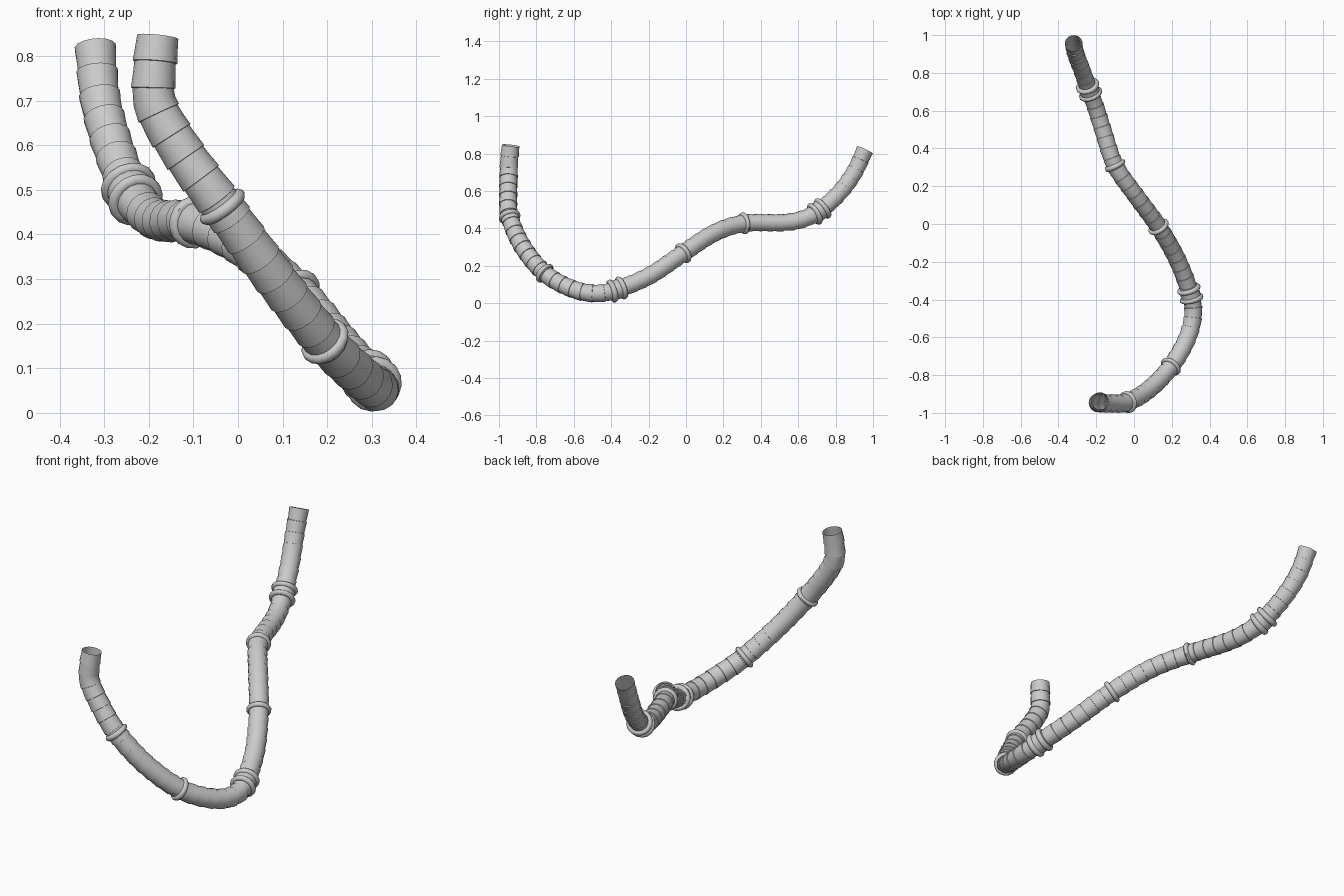
import bpy, bmesh, math
from mathutils import Vector

if "Cube" in bpy.data.objects:
    bpy.data.objects.remove(bpy.data.objects["Cube"])

SIDES = 16
grey = bpy.data.materials.new("light_grey")
grey.diffuse_color = (0.6, 0.6, 0.6, 1)
grey.use_nodes = True
grey.node_tree.nodes["Principled BSDF"].inputs["Base Color"].default_value = grey.diffuse_color

# Centre line of the hose, from the front end to the back end
PATH = [Vector(p) for p in [
    (-0.18, -0.937, 0.843), (-0.187, -0.945, 0.77), (-0.185, -0.948, 0.69),
    (-0.125, -0.95, 0.585), (-0.035, -0.943, 0.462), (0.08, -0.875, 0.305),
    (0.195, -0.755, 0.16), (0.28, -0.61, 0.077), (0.313, -0.48, 0.052),
    (0.298, -0.37, 0.073), (0.23, -0.19, 0.15), (0.13, -0.015, 0.268),
    (0.01, 0.15, 0.375), (-0.1, 0.31, 0.427), (-0.165, 0.5, 0.43),
    (-0.2, 0.61, 0.445), (-0.238, 0.71, 0.492), (-0.278, 0.82, 0.59),
    (-0.308, 0.9, 0.70), (-0.32, 0.957, 0.82)]]


def spline(points, steps=12):
    """Smooth dense line through the points, plus the dense index of each one."""
    ext = [2 * points[0] - points[1]] + points + [2 * points[-1] - points[-2]]
    dense = []
    for a, b, c, d in zip(ext, ext[1:], ext[2:], ext[3:]):
        for k in range(steps):
            t = k / steps
            dense.append(0.5 * (2 * b + (c - a) * t + (2 * a - 5 * b + 4 * c - d) * t ** 2
                                + (3 * b - a - 3 * c + d) * t ** 3))
    return dense + [points[-1]]


LINE = spline(PATH)
LENGTHS = [0.0]
for p, q in zip(LINE, LINE[1:]):
    LENGTHS.append(LENGTHS[-1] + (q - p).length)
TOTAL = LENGTHS[-1]


def at(s):
    """Point on the centre line at distance s."""
    for i in range(len(LINE) - 1):
        if s <= LENGTHS[i + 1] or i == len(LINE) - 2:
            t = (s - LENGTHS[i]) / (LENGTHS[i + 1] - LENGTHS[i])
            return LINE[i].lerp(LINE[i + 1], t)


def tangent(s):
    return (at(min(s + 0.01, TOTAL)) - at(max(s - 0.01, 0))).normalized()


def sweep(name, stations, closed=False):
    """Skin circles given as (distance, radius) along the centre line."""
    bm = bmesh.new()
    rings, side = [], Vector((0, 1, 0))
    for s, r in stations:
        t = tangent(s)
        side = (side - t * side.dot(t)).normalized()
        up = t.cross(side)
        c = at(s)
        rings.append([bm.verts.new(c + r * (math.cos(a) * side + math.sin(a) * up))
                      for a in (math.tau * k / SIDES for k in range(SIDES))])
    pairs = list(zip(rings, rings[1:]))
    if closed:
        pairs.append((rings[-1], rings[0]))
    for lo, hi in pairs:
        for k in range(SIDES):
            j = (k + 1) % SIDES
            bm.faces.new((lo[k], lo[j], hi[j], hi[k]))
    bmesh.ops.recalc_face_normals(bm, faces=bm.faces)
    me = bpy.data.meshes.new(name)
    bm.to_mesh(me)
    bm.free()
    me.materials.append(grey)
    ob = bpy.data.objects.new(name, me)
    bpy.context.collection.objects.link(ob)
    bpy.ops.object.select_all(action='DESELECT')
    ob.select_set(True)
    bpy.context.view_layer.objects.active = ob
    bpy.ops.object.shade_smooth_by_angle(angle=math.radians(40))
    return ob


def bead(name, s, radius=0.047, minor=0.0125):
    """Rounded ring wrapped around the hose."""
    sweep(name, [(s + minor * math.cos(a), radius + minor * math.sin(a))
                 for a in (math.tau * k / 10 for k in range(10))], closed=True)


# Hose: short overlapping sleeves, each flaring slightly over the next, open ends
count = 52
hose = []
for i in range(count):
    s0, s1 = TOTAL * i / count, TOTAL * (i + 1) / count
    base = 0.048 - 0.003 * i / count
    hose += [(s0, base - 0.0015), ((s0 + s1) / 2, base), (s1 - 0.001, base + 0.002)]
hose[-1] = (TOTAL, hose[-1][1])
sweep("hose", hose)

# Single clamp rings
for n, index in enumerate((4, 6, 11, 13)):
    bead(f"clamp_ring_{n + 1}", LENGTHS[index * 12])

# Double couplings: a sleeve with a bead at each end
for n, index in enumerate((9, 16)):
    s = LENGTHS[index * 12]
    sweep(f"coupling_sleeve_{n + 1}",
          [(s - 0.028, 0.046), (s - 0.028, 0.053), (s + 0.028, 0.053), (s + 0.028, 0.046)])
    for tag, off in (("front", -0.027), ("back", 0.027)):
        bead(f"coupling_{tag}_bead_{n + 1}", s + off, 0.05, 0.014)
